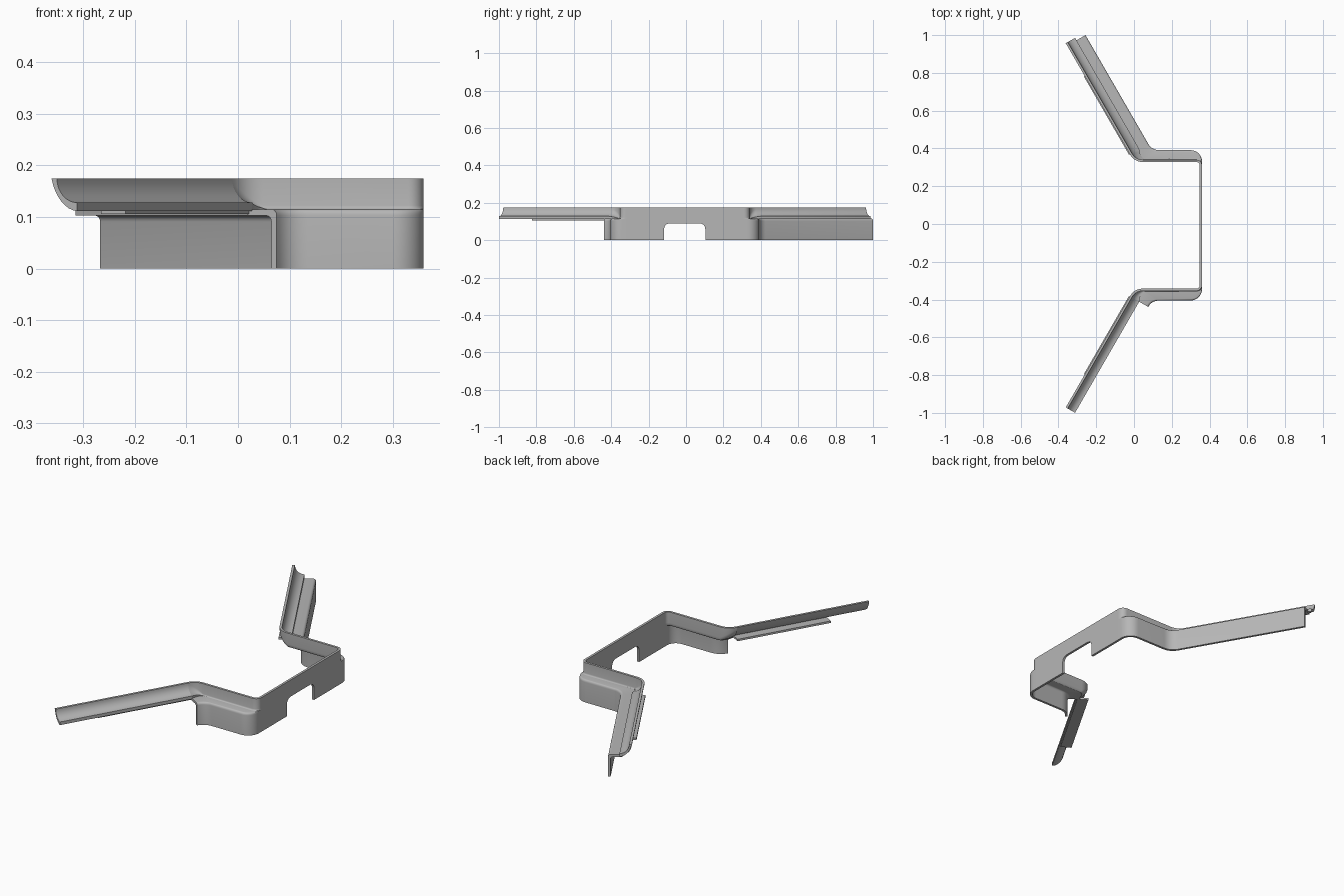
import bpy, bmesh
from math import sin, cos, pi, radians
from mathutils import Vector as V

cube = bpy.data.objects.get("Cube")
if cube:
    bpy.data.objects.remove(cube)

mat = bpy.data.materials.new("plain grey")
mat.use_nodes = True
GREY = (0.47, 0.47, 0.47, 1)
mat.diffuse_color = GREY
mat.node_tree.nodes["Principled BSDF"].inputs["Base Color"].default_value = GREY

T = 0.012                      # shell thickness
TOP, SHELF, LIP = 0.175, 0.115, 0.128
COVE = 0.045                   # cove width on the arms
WIDE = 0.10                    # shelf width on the arms
MID = -0.007                   # mirror plane in y
U = V((0.5, -0.866))           # arm direction, tip to bend
N = V((0.866, 0.5))            # arm outward direction
TIP = V((-0.351, 0.97))


def finish(name, bm):
    bmesh.ops.remove_doubles(bm, verts=bm.verts, dist=0.0002)
    bmesh.ops.recalc_face_normals(bm, faces=bm.faces)
    me = bpy.data.meshes.new(name)
    bm.to_mesh(me)
    bm.free()
    me.materials.append(mat)
    me.shade_smooth()
    me.set_sharp_from_angle(angle=radians(32))
    ob = bpy.data.objects.new(name, me)
    bpy.context.collection.objects.link(ob)
    return ob


def loft(name, rings, side):
    """Skin closed rings of points; side mirrors in y."""
    bm = bmesh.new()
    rows = [[bm.verts.new((p.x, p.y * side + MID, p.z)) for p in r] for r in rings]
    for a, b in zip(rows, rows[1:]):
        for i in range(len(a)):
            j = (i + 1) % len(a)
            bm.faces.new((a[i], a[j], b[j], b[i]))
    bm.faces.new(rows[0])
    bm.faces.new(rows[-1])
    return finish(name, bm)


def cove_curve(width, low, steps=8):
    """Concave quarter curve: offset, height and underside shift."""
    out = []
    for i in range(steps + 1):
        t = pi / 2 * i / steps
        out.append((width * (1 - cos(t)), TOP - (TOP - low) * sin(t), sin(t)))
    return out


def trim_ring(a, b, n, blend):
    """Upper wall, shelf and skirt section between wall point a and skirt point b."""
    w = (b - a).length
    c = min(0.008 + (COVE - 0.008) * blend, w * 0.5)
    low = SHELF + (LIP - SHELF) * blend
    if blend == 0:             # upright wall with a small fillet
        prof = [(o, SHELF + (z - SHELF) * 0.15 if i else TOP, s)
                for i, (o, z, s) in enumerate(cove_curve(c, low))]
    else:
        k = 0.15 + 0.85 * blend
        prof = [(o, low + (z - low) * k if i else TOP, s)
                for i, (o, z, s) in enumerate(cove_curve(c, low))]
    prof.append((c, SHELF, 1))
    f = min(0.012, w * 0.3)
    for i in range(5):
        t = pi / 2 * i / 4
        prof.append((w - f + f * sin(t), SHELF - f + f * cos(t), 1))
    prof.append((w, 0, 0))
    d = (b - a) / w if w > 1e-5 else V((0, 0))
    outer = [(a + d * o).to_3d() + V((0, 0, z)) for o, z, s in prof]
    inner = [p - n.to_3d() * T - V((0, 0, T * q[2])) for p, q in zip(outer, prof)]
    return outer + inner[::-1]


def bezier(p, q, r, t):
    return p * (1 - t) ** 2 + q * 2 * t * (1 - t) + r * t * t


WALL_Y, SKIRT_Y, BACK_X = 0.347, 0.398, 0.36
bend = TIP + U * 0.719                     # where arm and side wall lines meet
joint = bend - U * 0.04
skirt_joint = joint + N * WIDE
skirt_bend = skirt_joint + U * ((skirt_joint.y - SKIRT_Y) / 0.866)


def trim_rings():
    rings = []
    # bend from arm to side wall
    for i in range(9):
        t = i / 8
        a = bezier(joint, bend, V((bend.x + 0.04, WALL_Y)), t)
        b = bezier(skirt_joint, skirt_bend, V((skirt_bend.x + 0.04, SKIRT_Y)), t)
        ang = radians(30 + 60 * t)
        rings.append(trim_ring(a, b, V((cos(ang), sin(ang))), 1 - t))
    # corner from side wall to back wall
    for i in range(9):
        ang = pi / 2 * (1 - i / 8)
        n = V((cos(ang), sin(ang)))
        a = V((BACK_X - 0.03, WALL_Y - 0.03)) + n * 0.03
        b = V((BACK_X - 0.06, SKIRT_Y - 0.06)) + n * 0.06
        rings.append(trim_ring(a, b, n, 0))
    end = V((BACK_X, 0.31))
    rings.append(trim_ring(end, end, V((1, 0)), 0))
    return rings


def cove_ring(p):
    prof = cove_curve(COVE, LIP)
    outer = [(p + N * o).to_3d() + V((0, 0, z)) for o, z, s in prof]
    inner = [(p + N * (o - T * (1 - s))).to_3d() + V((0, 0, z - 0.016 * s))
             for o, z, s in prof]
    return outer + inner[::-1]


def strip_ring(p):
    return [(p + N * o).to_3d() + V((0, 0, z))
            for o, z in ((-0.017, 0.106), (-0.017, 0.116), (0.038, 0.116), (0.038, 0.106))]


for side, label in ((1, "rear"), (-1, "front")):
    rings = trim_rings()
    if side == 1:              # the rear arm carries its own shelf and skirt
        start = TIP + U * 0.015
        rings.insert(0, trim_ring(start, start + N * WIDE, N, 1))
    loft(label + "_side_trim", rings, side)
    loft(label + "_arm_cove", [cove_ring(TIP), cove_ring(joint)], side)
    loft(label + "_arm_strip", [strip_ring(TIP + U * 0.2), strip_ring(joint)], side)

# back wall with a rounded notch in its lower edge
HALF, NOTCH, HIGH, R = 0.31, 0.11, 0.09, 0.03
arch = [(NOTCH, 0)]
for i in range(7):
    t = pi / 2 * i / 6
    arch.append((NOTCH - R + R * cos(t), HIGH - R + R * sin(t)))
outline = [(-HALF, 0), (-HALF, TOP), (HALF, TOP), (HALF, 0)]
outline += arch + [(-y, z) for y, z in reversed(arch)]
bm = bmesh.new()
face = bm.faces.new([bm.verts.new((BACK_X - T, y + MID, z)) for y, z in outline])
new = bmesh.ops.extrude_face_region(bm, geom=[face])["geom"]
bmesh.ops.translate(bm, vec=(T, 0, 0), verts=[v for v in new if isinstance(v, bmesh.types.BMVert)])
finish("back_wall", bm)
